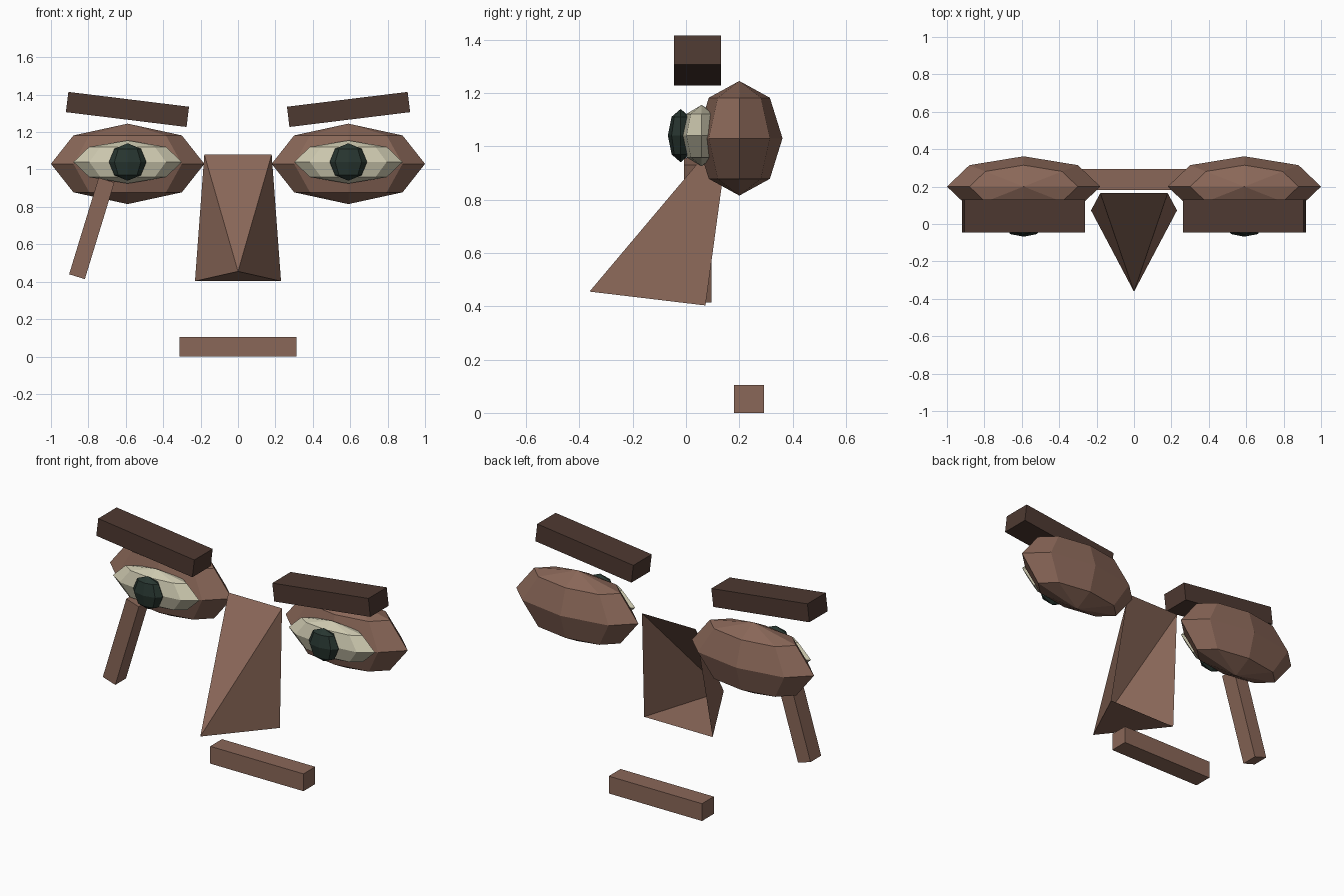
import bpy, bmesh, math
from mathutils import Matrix, Vector

if "Cube" in bpy.data.objects:
    bpy.data.objects.remove(bpy.data.objects["Cube"])


def material(name, color):
    m = bpy.data.materials.new(name)
    m.diffuse_color = (*color, 1)
    m.use_nodes = True
    m.node_tree.nodes["Principled BSDF"].inputs["Base Color"].default_value = m.diffuse_color
    return m


skin = material("brown skin", (0.254, 0.136, 0.098))
hair = material("dark brown hair", (0.076, 0.041, 0.031))
white = material("eye cream", (0.61, 0.58, 0.43))
dark = material("dark green iris", (0.021, 0.037, 0.030))


def add_object(name, bm, mat):
    mesh = bpy.data.meshes.new(name)
    bm.to_mesh(mesh)
    bm.free()
    mesh.materials.append(mat)
    obj = bpy.data.objects.new(name, mesh)
    bpy.context.collection.objects.link(obj)
    return obj


def ball(name, center, radii, mat):
    """Low-poly ellipsoid with upright poles."""
    bm = bmesh.new()
    bmesh.ops.create_uvsphere(bm, u_segments=8, v_segments=4, radius=1)
    bm.transform(Matrix.Translation(center) @ Matrix.Diagonal((*radii, 1)))
    return add_object(name, bm, mat)


def bar(name, center, size, mat, tilt=0):
    """Box tilted in the face plane by an angle in degrees."""
    bm = bmesh.new()
    bmesh.ops.create_cube(bm, size=1)
    bm.transform(Matrix.Translation(center)
                 @ Matrix.Rotation(math.radians(tilt), 4, 'Y')
                 @ Matrix.Diagonal((*size, 1)))
    return add_object(name, bm, mat)


# Eyes and brows, left and right
for side, s in (("left", -1), ("right", 1)):
    x = 0.59 * s
    ball(side + "_eye_socket", (x, 0.20, 1.03), (0.41, 0.162, 0.215), skin)
    ball(side + "_eyeball", (x, 0.058, 1.04), (0.29, 0.08, 0.115), white)
    ball(side + "_iris", (x, -0.02, 1.04), (0.10, 0.048, 0.10), dark)
    bar(side + "_brow", (0.591 * s, 0.043, 1.321), (0.65, 0.176, 0.109), hair, -7 * s)

# Nose: folded wedge with an open back
bm = bmesh.new()
top_l, top_r, base_l, base_r, tip = [bm.verts.new(v) for v in (
    (-0.18, 0.165, 1.08), (0.18, 0.165, 1.08),
    (-0.23, 0.073, 0.403), (0.23, 0.073, 0.403), (0, -0.362, 0.455))]
for face in ((top_r, top_l, tip), (top_l, base_l, tip),
             (base_r, top_r, tip), (base_l, base_r, tip)):
    bm.faces.new(face)
add_object("nose", bm, skin)

# Mouth and cheek scar
bar("mouth", (0, 0.237, 0.0525), (0.626, 0.113, 0.105), skin)
bar("cheek_scar", (-0.782, 0.044, 0.685), (0.088, 0.102, 0.54), skin, 17)
